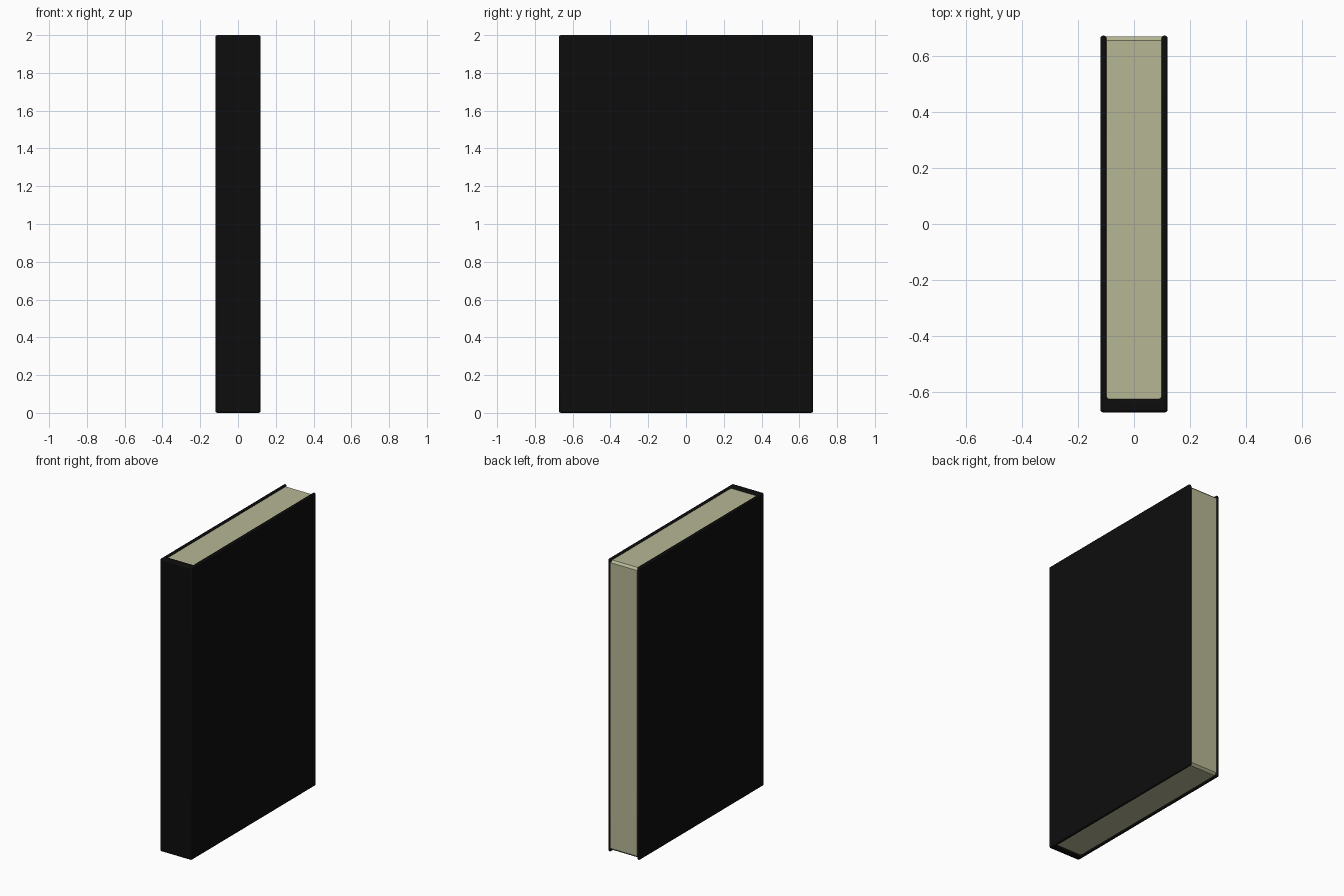
import bpy, bmesh

if "Cube" in bpy.data.objects:
    bpy.data.objects.remove(bpy.data.objects["Cube"])

def material(name, color):
    m = bpy.data.materials.new(name)
    m.diffuse_color = color
    m.use_nodes = True
    m.node_tree.nodes["Principled BSDF"].inputs["Base Color"].default_value = m.diffuse_color
    return m

def extrude_profile(name, points, offset, mat):
    """Extrude a closed profile (list of 3D points) along an offset vector."""
    bm = bmesh.new()
    face = bm.faces.new([bm.verts.new(p) for p in points])
    ret = bmesh.ops.extrude_face_region(bm, geom=[face])
    verts = [v for v in ret["geom"] if isinstance(v, bmesh.types.BMVert)]
    bmesh.ops.translate(bm, verts=verts, vec=offset)
    bmesh.ops.recalc_face_normals(bm, faces=bm.faces)
    me = bpy.data.meshes.new(name)
    bm.to_mesh(me)
    bm.free()
    me.materials.append(mat)
    ob = bpy.data.objects.new(name, me)
    bpy.context.collection.objects.link(ob)
    return ob

X, Y, H = 0.12, 0.673, 2.0      # outer half sizes and height
XI, YS = 0.098, -0.625          # inner cover face, inner spine face

# Cover: U-shaped boards and spine with rounded edges
half = [(X, Y), (X, -Y)]
cover = extrude_profile(
    "cover",
    [(x, y, 0) for x, y in [(X, Y), (X, -Y), (-X, -Y), (-X, Y),
                            (-XI, Y), (-XI, YS), (XI, YS), (XI, Y)]],
    (0, 0, H), material("cover_black", (0.004, 0.004, 0.004, 1)))
bev = cover.modifiers.new("rounded_edges", "BEVEL")
bev.width = 0.0105
bev.segments = 3
bev.limit_method = "ANGLE"

# Pages: block chamfered along the top and bottom of the fore edge
ZB, ZT, YE, C = 0.01, 1.99, 0.67, 0.014
pages = extrude_profile(
    "pages",
    [(-XI - 0.002, y, z) for y, z in [(YS - 0.01, ZB), (YE - C, ZB), (YE, ZB + C),
                                      (YE, ZT - C), (YE - C, ZT), (YS - 0.01, ZT)]],
    (2 * XI + 0.004, 0, 0), material("paper", (0.47, 0.47, 0.3, 1)))

# Smooth the rounded cover edges, keep the paper flat
bpy.context.view_layer.objects.active = cover
cover.select_set(True)
bpy.ops.object.shade_smooth_by_angle()
